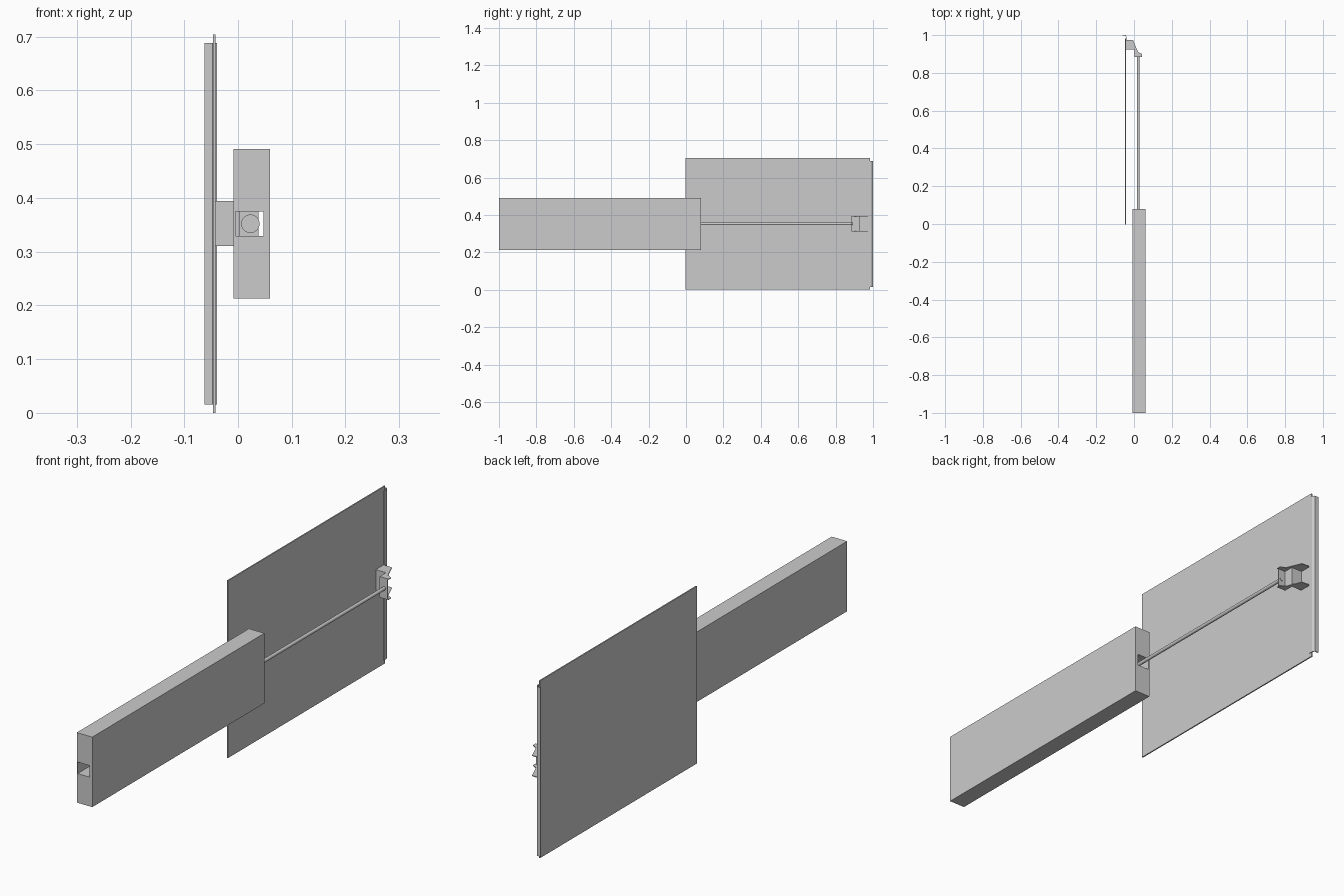
import bpy, bmesh
from mathutils import Vector, Matrix

if "Cube" in bpy.data.objects:
    bpy.data.objects.remove(bpy.data.objects["Cube"])


def finish(bm, name):
    bmesh.ops.recalc_face_normals(bm, faces=bm.faces)
    me = bpy.data.meshes.new(name)
    bm.to_mesh(me)
    bm.free()
    ob = bpy.data.objects.new(name, me)
    bpy.context.collection.objects.link(ob)
    return ob


def prism(name, outline, z0, z1):
    """Extrude an x/y outline from z0 to z1."""
    bm = bmesh.new()
    face = bm.faces.new([bm.verts.new((x, y, z0)) for x, y in outline])
    ext = bmesh.ops.extrude_face_region(bm, geom=[face])
    verts = [g for g in ext["geom"] if isinstance(g, bmesh.types.BMVert)]
    bmesh.ops.translate(bm, verts=verts, vec=(0, 0, z1 - z0))
    return finish(bm, name)


def box(name, x0, x1, y0, y1, z0, z1):
    return prism(name, [(x0, y0), (x1, y0), (x1, y1), (x0, y1)], z0, z1)


def rod_y(name, x, z, r, y0, y1, sides):
    bm = bmesh.new()
    bmesh.ops.create_cone(bm, cap_ends=True, segments=sides, radius1=r,
                          radius2=r, depth=y1 - y0)
    bmesh.ops.rotate(bm, verts=bm.verts, matrix=Matrix.Rotation(1.5707963, 3, 'X'))
    bmesh.ops.translate(bm, verts=bm.verts, vec=Vector((x, (y0 + y1) / 2, z)))
    ob = finish(bm, name)
    for p in ob.data.polygons:
        p.use_smooth = len(p.vertices) == 4
    return ob


def tube_y(name, outer, inner, y0, y1):
    """Rectangular block with a rectangular channel along y."""
    bm = bmesh.new()

    def ring(r, y):
        x0, x1, z0, z1 = r
        return [bm.verts.new((x, y, z)) for x, z in
                ((x0, z0), (x1, z0), (x1, z1), (x0, z1))]

    rings = [ring(outer, y0), ring(outer, y1), ring(inner, y1), ring(inner, y0)]
    for a, b in zip(rings, rings[1:] + rings[:1]):
        for i in range(4):
            j = (i + 1) % 4
            bm.faces.new((a[i], a[j], b[j], b[i]))
    return finish(bm, name)


CX, CZ = 0.023, 0.352  # drive axis

# housing block with the through channel, and the actuator inside it
tube_y("housing", (-0.008, 0.06, 0.213, 0.491), (-0.0045, 0.047, 0.329, 0.375), -1.0, 0.08)
rod_y("cylinder", CX, CZ, 0.0172, -0.85, 0.03, 32)
rod_y("push_rod", CX, CZ, 0.007, 0.03, 0.889, 24)

# sliding panel
box("panel", -0.0465, -0.0415, -0.003, 0.983, 0.0, 0.704)

# bent trim along the panel's rear edge
prism("edge_trim", [(-0.0415, 0.972), (-0.039, 0.972), (-0.039, 0.990), (-0.045, 1.0),
                    (-0.062, 1.0), (-0.062, 0.997), (-0.047, 0.997), (-0.0415, 0.988)],
      0.016, 0.688)

# stepped bracket: folded web between two flanges
t = 0.003
prism("bracket_web", [(0.003, 0.884), (0.038, 0.884), (0.038, 0.884 + t), (0.003 + t, 0.884 + t),
                      (0.003 + t, 0.924 + t), (-0.0415, 0.924 + t), (-0.0415, 0.924),
                      (0.003, 0.924)], 0.312, 0.393)
flange = [(-0.0415, 0.973), (-0.005, 0.973), (0.021, 0.911), (0.042, 0.900),
          (0.042, 0.884), (0.003, 0.884), (0.003, 0.924), (-0.0415, 0.924)]
for label, z in (("lower", 0.311), ("upper", 0.391)):
    prism("bracket_flange_" + label, flange, z, z + t)
